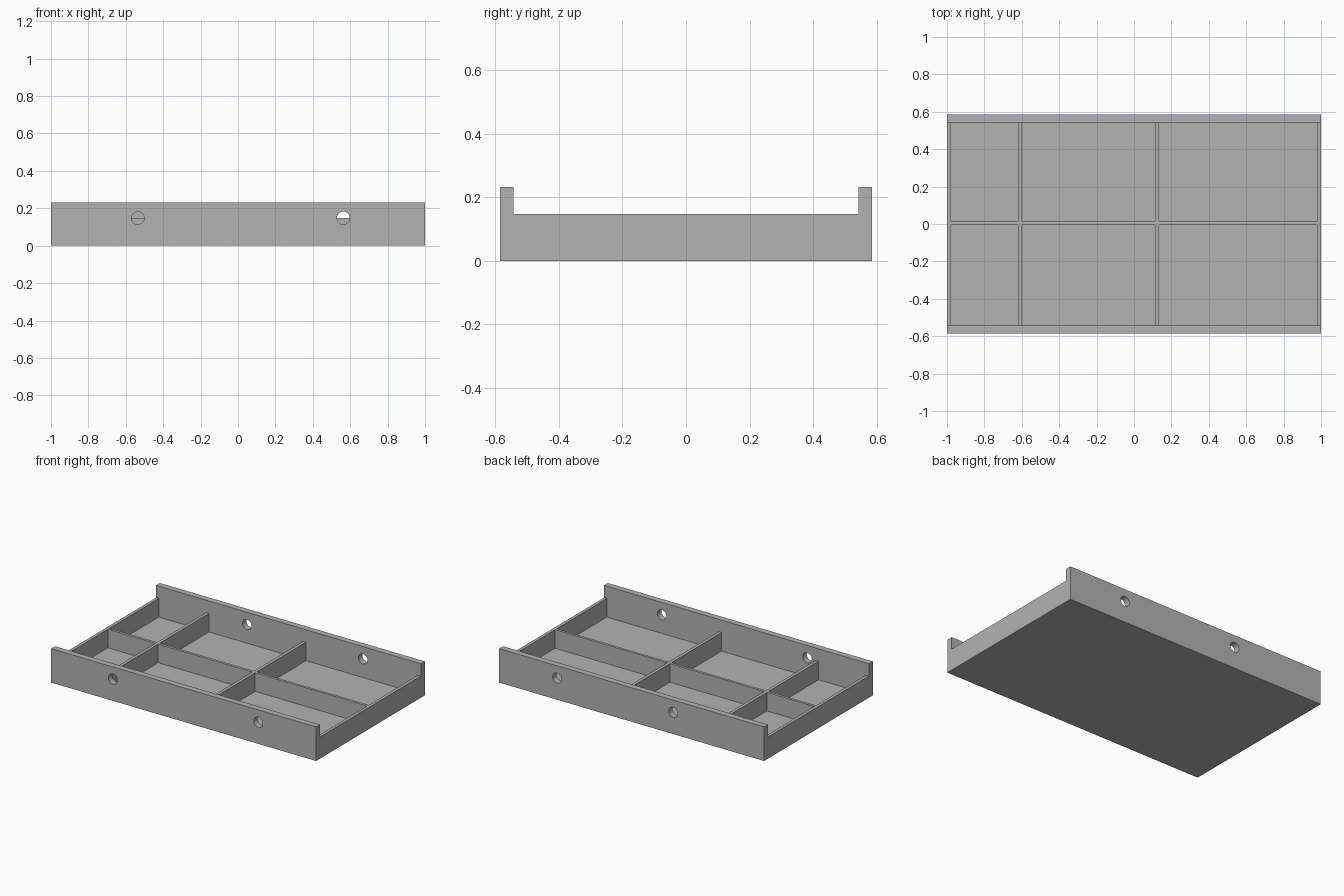
import bpy
import bmesh
from math import radians
from mathutils import Matrix, Vector

old = bpy.data.objects.get("Cube")
if old:
    bpy.data.objects.remove(old, do_unlink=True)

HALF_Y = 0.586
HEIGHT, LOW = 0.232, 0.148      # long walls / ends and dividers
RAIL = 0.042                    # long wall thickness
THIN = 0.021                    # ends, dividers and floor
HOLE_R = 0.034
INNER_Y = HALF_Y - RAIL

grey = bpy.data.materials.new("plain_grey")
grey.use_nodes = True
colour = (0.45, 0.45, 0.45, 1)
grey.diffuse_color = colour
grey.node_tree.nodes["Principled BSDF"].inputs["Base Color"].default_value = colour


def add_box(bm, x0, x1, y0, y1, z0, z1):
    centre = Vector((x0 + x1, y0 + y1, z0 + z1)) / 2
    size = Matrix.Diagonal((x1 - x0, y1 - y0, z1 - z0, 1))
    bmesh.ops.create_cube(bm, size=1, matrix=Matrix.Translation(centre) @ size)


def add_hole(bm, x, y):
    place = Matrix.Translation((x, y, LOW)) @ Matrix.Rotation(radians(90), 4, "X")
    bmesh.ops.create_cone(bm, cap_ends=True, segments=40, radius1=HOLE_R,
                          radius2=HOLE_R, depth=RAIL * 2, matrix=place)


def make_object(name, bm):
    mesh = bpy.data.meshes.new(name)
    bm.to_mesh(mesh)
    bm.free()
    mesh.materials.append(grey)
    obj = bpy.data.objects.new(name, mesh)
    bpy.context.collection.objects.link(obj)
    return obj


# Solid block for the tray
bm = bmesh.new()
add_box(bm, -1, 1, -HALF_Y, HALF_Y, 0, HEIGHT)
tray = make_object("divided_tray", bm)

# Open slot above the low ends and dividers
slot = bmesh.new()
add_box(slot, -1.1, 1.1, -INNER_Y, INNER_Y, LOW, HEIGHT + 0.1)

# Six compartments, separated by the thin dividers
pockets = bmesh.new()
half = THIN / 2
columns = [-1 + half, -0.61, 0.123, 1 - half]
rows = [(-INNER_Y, -0.005), (0.013, INNER_Y)]
for left, right in zip(columns, columns[1:]):
    for y0, y1 in rows:
        add_box(pockets, left + half, right - half, y0, y1, THIN, HEIGHT + 0.1)

# Round holes through the two long walls
holes = bmesh.new()
for side, places in ((-1, (-0.535, 0.563)), (1, (-0.313, 0.563))):
    for x in places:
        add_hole(holes, x, side * (HALF_Y - RAIL / 2))

# Cut everything out of the block, then drop the cutters
cutters = []
for name, shape in (("slot_cutter", slot), ("pocket_cutter", pockets),
                    ("hole_cutter", holes)):
    cutter = make_object(name, shape)
    cutter.hide_render = True
    cut = tray.modifiers.new(name, "BOOLEAN")
    cut.operation = "DIFFERENCE"
    cut.solver = "EXACT"
    cut.object = cutter
    cutters.append(cutter)

graph = bpy.context.evaluated_depsgraph_get()
finished = bpy.data.meshes.new_from_object(tray.evaluated_get(graph))
tray.modifiers.clear()
tray.data = finished
for cutter in cutters:
    bpy.data.objects.remove(cutter, do_unlink=True)

# Smooth hole walls, sharp edges elsewhere
bpy.ops.object.select_all(action="DESELECT")
tray.select_set(True)
bpy.context.view_layer.objects.active = tray
bpy.ops.object.shade_smooth_by_angle(angle=radians(30))
